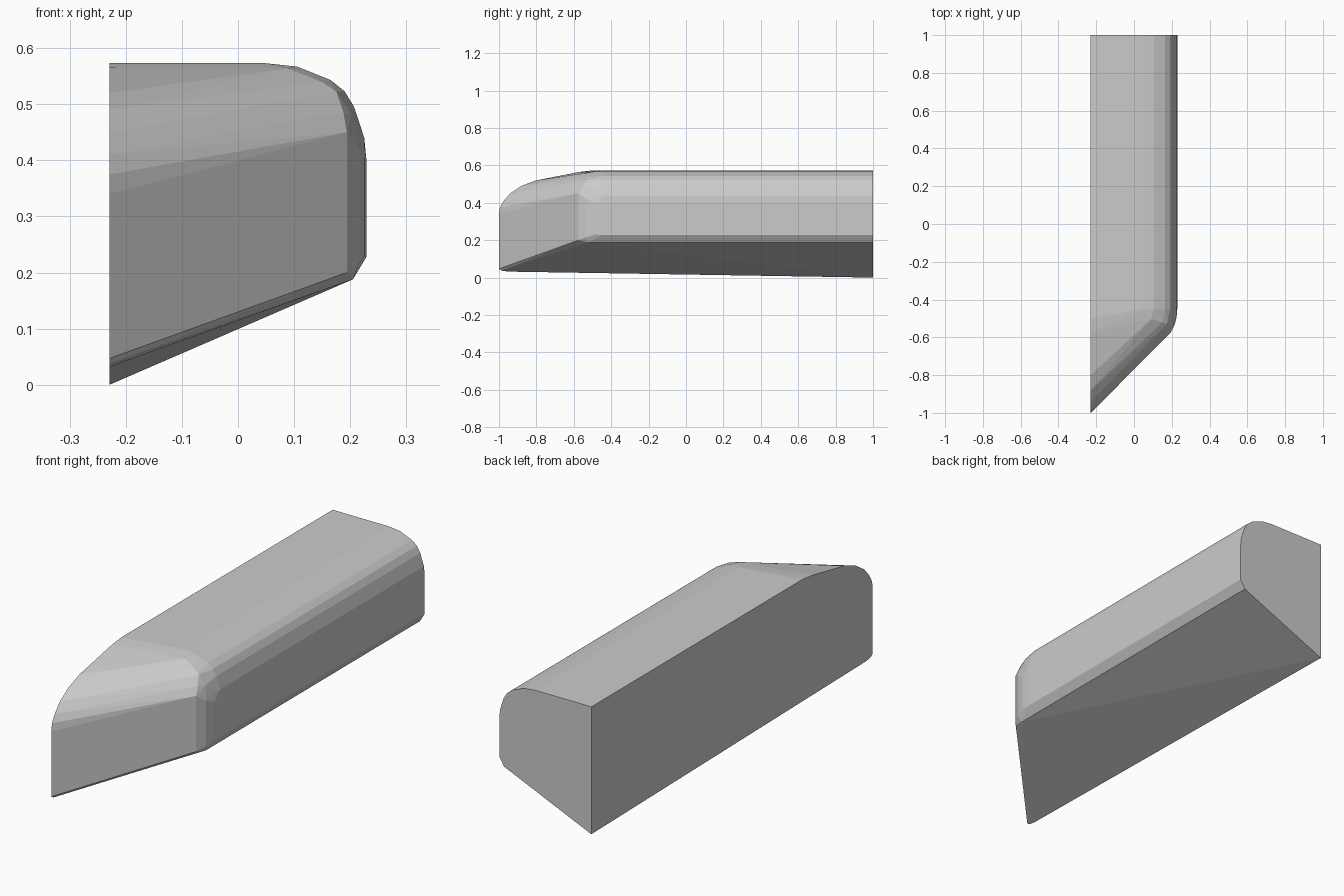
import bpy
import bmesh

LEFT = -0.229

# Constant body section (x, z): sloped underside, upright wall, rounded shoulder
body = [(LEFT, 0.573), (0.05, 0.573), (0.105, 0.567), (0.165, 0.543),
        (0.19, 0.523), (0.207, 0.495), (0.225, 0.44), (0.229, 0.40),
        (0.229, 0.228), (0.205, 0.188)]

# Rounded corner where the side wall turns into the slanted nose
corner = [(0.226, -0.49, 0.40), (0.226, -0.49, 0.23),
          (0.215, -0.535, 0.42), (0.215, -0.535, 0.215),
          (0.194, -0.575, 0.20), (0.194, -0.575, 0.45),
          (0.188, -0.555, 0.485), (0.203, -0.52, 0.48),
          (0.175, -0.53, 0.523), (0.15, -0.52, 0.54),
          (0.09, -0.505, 0.564)]

# Nose profile (y, z) on the flat left side
nose = [(-0.50, 0.573), (-0.57, 0.565), (-0.80, 0.52), (-0.88, 0.49),
        (-0.94, 0.45), (-0.975, 0.41), (-0.995, 0.375), (-1.0, 0.34),
        (-1.0, 0.047), (-0.985, 0.037), (-0.95, 0.032)]

points = [(x, 1.0, z) for x, z in body] + [(LEFT, 1.0, 0.0)]
points += [(x, -0.45, z) for x, z in body[1:-1]]
points += [(0.205, -0.52, 0.188)]
points += corner
points += [(LEFT, y, z) for y, z in nose]

# The block is convex, so its skin is the hull of these sections
bm = bmesh.new()
for p in points:
    bm.verts.new(p)
result = bmesh.ops.convex_hull(bm, input=bm.verts[:])
loose = [v for v in bm.verts if not v.link_faces]
bmesh.ops.delete(bm, geom=loose, context='VERTS')
bmesh.ops.dissolve_limit(bm, angle_limit=0.01, verts=bm.verts[:], edges=bm.edges[:])
bmesh.ops.recalc_face_normals(bm, faces=bm.faces[:])

mesh = bpy.data.meshes.new("rounded_side_block")
bm.to_mesh(mesh)
bm.free()
block = bpy.data.objects.new("rounded_side_block", mesh)
bpy.context.collection.objects.link(block)
